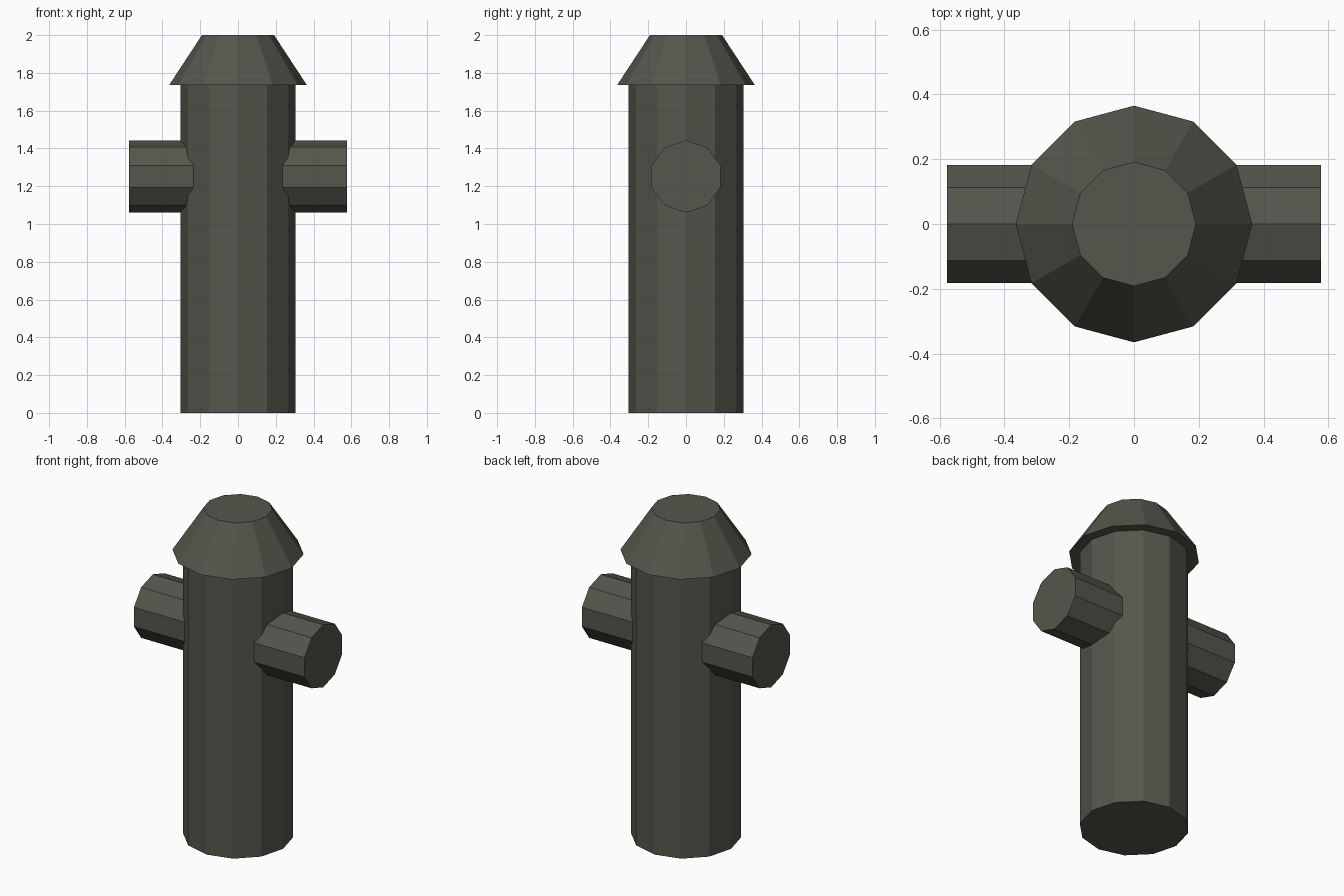
import bpy
import math

if "Cube" in bpy.data.objects:
    bpy.data.objects.remove(bpy.data.objects["Cube"])

# One dark olive-grey paint for the whole hydrant
paint = bpy.data.materials.new("dark_olive_grey")
paint.diffuse_color = (0.093, 0.091, 0.072, 1.0)
paint.use_nodes = True
paint.node_tree.nodes["Principled BSDF"].inputs["Base Color"].default_value = paint.diffuse_color


def prism(name, sides, r_bottom, r_top, length, centre, rotation=(0, 0, 0)):
    """Flat-faced, capped cylinder or cone frustum."""
    bpy.ops.mesh.primitive_cone_add(vertices=sides, radius1=r_bottom, radius2=r_top,
                                    depth=length, end_fill_type='NGON',
                                    location=centre, rotation=rotation)
    ob = bpy.context.object
    ob.name = name
    ob.data.materials.append(paint)
    return ob


# Upright barrel
BODY_TOP = 1.735
prism("barrel", 12, 0.305, 0.305, BODY_TOP, (0, 0, BODY_TOP / 2))

# Sloped overhanging cap
prism("cap", 12, 0.365, 0.191, 2.0 - BODY_TOP, (0, 0, (BODY_TOP + 2.0) / 2))

# Cross pipe forming both side outlets, one corner pointing up
pipe = prism("outlet_pipe", 10, 0.191, 0.191, 1.154, (0, 0, 1.252),
             (0, math.pi / 2, 0))
# Turn the pipe about its own axis so that a corner points straight up
pipe.rotation_euler = (math.radians(90), 0, math.radians(90))
